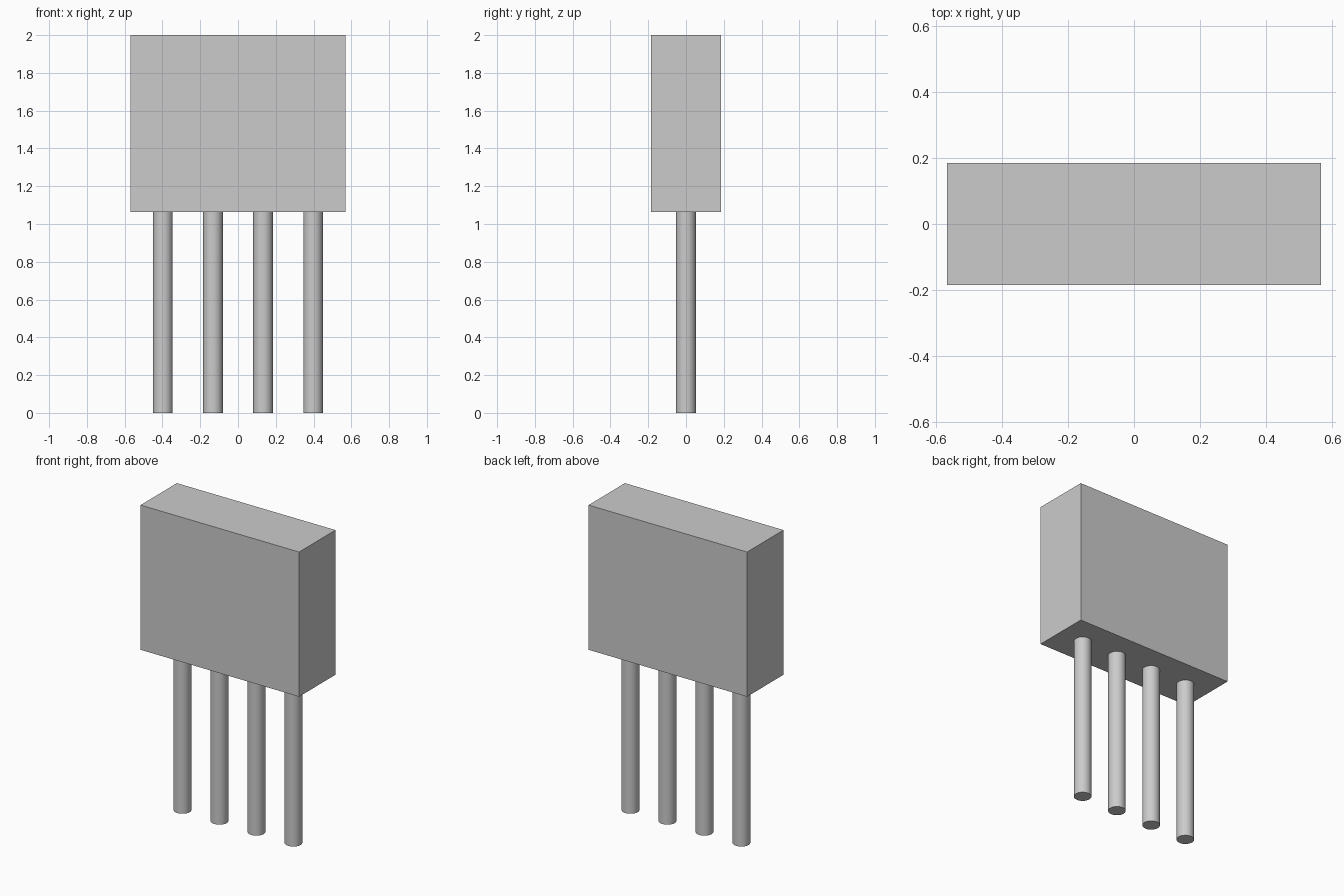
import bpy
from math import radians

cube = bpy.data.objects.get("Cube")
if cube:
    bpy.data.objects.remove(cube, do_unlink=True)

BODY_BOTTOM, TOP = 1.063, 2.0
PIN_RADIUS, PIN_PITCH, PIN_COUNT = 0.052, 0.265, 4

# Single grey finish
grey = bpy.data.materials.new("plain_grey")
grey.use_nodes = True
colour = (0.6, 0.6, 0.6, 1)
grey.diffuse_color = colour
grey.node_tree.nodes["Principled BSDF"].inputs["Base Color"].default_value = colour


def finish(name):
    obj = bpy.context.object
    obj.name = obj.data.name = name
    obj.data.materials.append(grey)
    bpy.ops.object.transform_apply(location=False, rotation=False, scale=True)
    return obj


# Rectangular component body
bpy.ops.mesh.primitive_cube_add(size=1, location=(0, 0, (BODY_BOTTOM + TOP) / 2))
bpy.context.object.scale = (1.136, 0.372, TOP - BODY_BOTTOM)
finish("body")

# Row of round pins, flush with the underside of the body
for i in range(PIN_COUNT):
    x = (i - (PIN_COUNT - 1) / 2) * PIN_PITCH
    bpy.ops.mesh.primitive_cylinder_add(vertices=32, radius=PIN_RADIUS, depth=BODY_BOTTOM,
                                        location=(x, 0, BODY_BOTTOM / 2))
    finish(f"pin_{i + 1}")
    bpy.ops.object.shade_smooth_by_angle(angle=radians(40))
